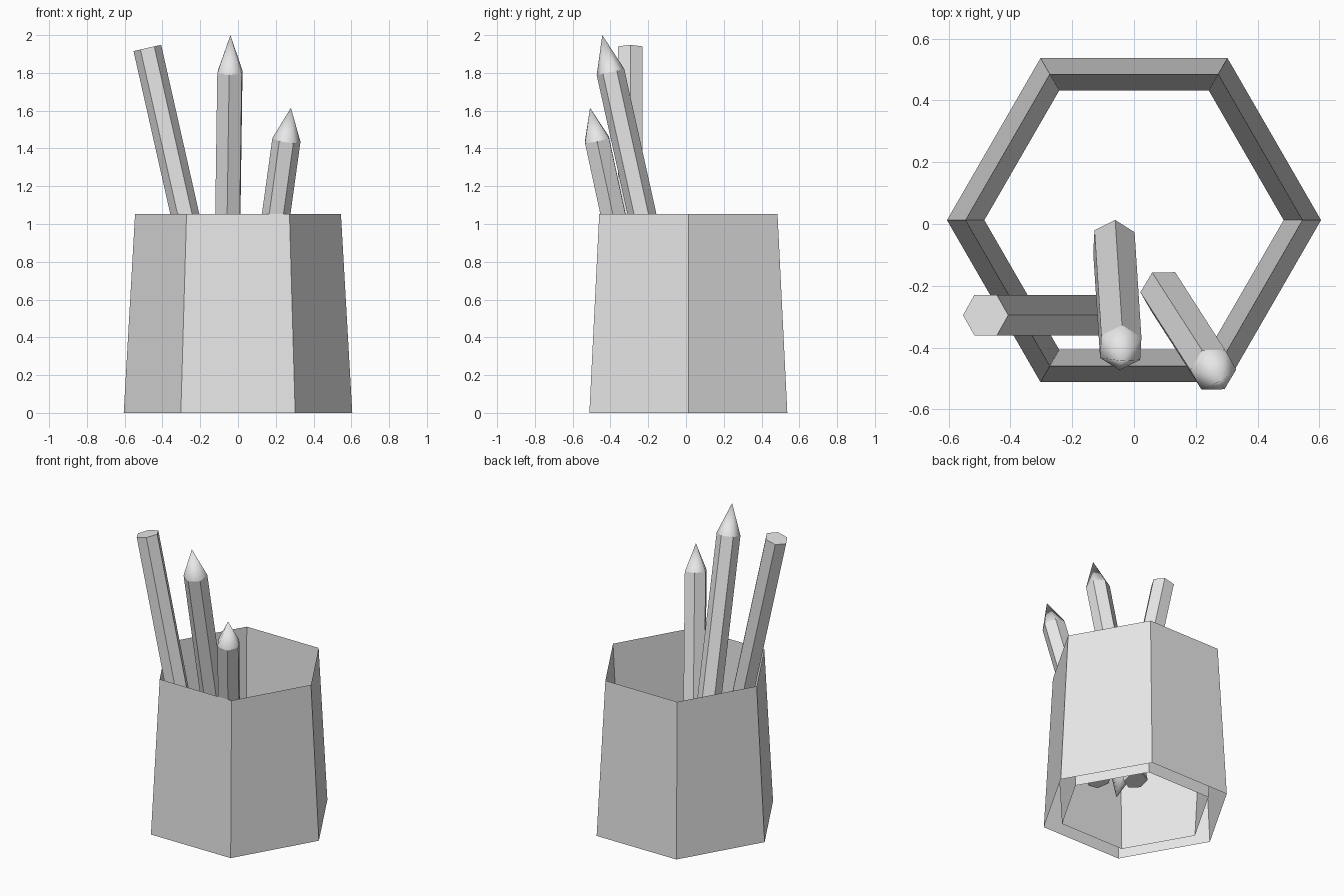
import bpy, bmesh, math
from mathutils import Vector

cube = bpy.data.objects.get("Cube")
if cube:
    bpy.data.objects.remove(cube, do_unlink=True)

SIDES = 6
PENCIL_RADIUS = 0.075

grey = bpy.data.materials.new("plain_grey")
grey.use_nodes = True
grey.diffuse_color = (0.8, 0.8, 0.8, 1)
grey.node_tree.nodes["Principled BSDF"].inputs["Base Color"].default_value = grey.diffuse_color


def add_object(name, bm, smooth=False):
    mesh = bpy.data.meshes.new(name)
    for face in bm.faces:
        face.smooth = smooth
    bm.to_mesh(mesh)
    bm.free()
    mesh.materials.append(grey)
    obj = bpy.data.objects.new(name, mesh)
    bpy.context.collection.objects.link(obj)
    return obj


def ring(bm, radius, z, phase=0.0):
    angles = [phase + math.tau * i / SIDES for i in range(SIDES)]
    return [bm.verts.new((radius * math.cos(a), radius * math.sin(a), z)) for a in angles]


def bridge(bm, lower, upper):
    for i in range(SIDES):
        j = (i + 1) % SIDES
        bm.faces.new((lower[i], lower[j], upper[j], upper[i]))


# Hexagonal cup: outer and inner walls meet at a sharp rim, open underneath
bm = bmesh.new()
outer, rim, inner = [ring(bm, r, z) for r, z in ((0.605, 0), (0.545, 1.053), (0.484, 0))]
bridge(bm, outer, rim)
bridge(bm, rim, inner)
cup = add_object("cup", bm)
cup.location.y = 0.0125


# Pencil: six-sided shaft with a flat end, and a smooth pointed tip
def pencil(name, end, point, tip_length, phase=0.0):
    end, point = Vector(end), Vector(point)
    axis = point - end
    shaft_length = axis.length - tip_length
    # Turn the shaft from the nearest vertical so its sides keep their heading
    up = Vector((0, 0, math.copysign(1, axis.z)))
    turn = up.rotation_difference(axis).to_matrix().to_4x4()

    def place(bm):
        if up.z < 0:
            bmesh.ops.scale(bm, vec=(1, 1, -1), verts=bm.verts)
            bmesh.ops.reverse_faces(bm, faces=bm.faces)
        bmesh.ops.transform(bm, matrix=turn, verts=bm.verts)

    bm = bmesh.new()
    bottom = ring(bm, PENCIL_RADIUS, 0, phase)
    top = ring(bm, PENCIL_RADIUS, shaft_length, phase)
    bridge(bm, bottom, top)
    bm.faces.new(bottom[::-1])
    place(bm)
    add_object(name + "_shaft", bm).location = end

    bm = bmesh.new()
    base = ring(bm, PENCIL_RADIUS, shaft_length, phase)
    apex = bm.verts.new((0, 0, axis.length))
    for i in range(SIDES):
        bm.faces.new((base[i], base[(i + 1) % SIDES], apex))
    place(bm)
    add_object(name + "_tip", bm, smooth=True).location = end


pencil("tall_pencil", (-0.065, -0.06, 0.27), (-0.04, -0.443, 2.0), 0.2, math.radians(-33))
pencil("short_pencil", (0.095, -0.22, 0.28), (0.28, -0.508, 1.615), 0.175)
pencil("upturned_pencil", (-0.48, -0.295, 1.932), (-0.105, -0.295, 0.27), 0.2)
